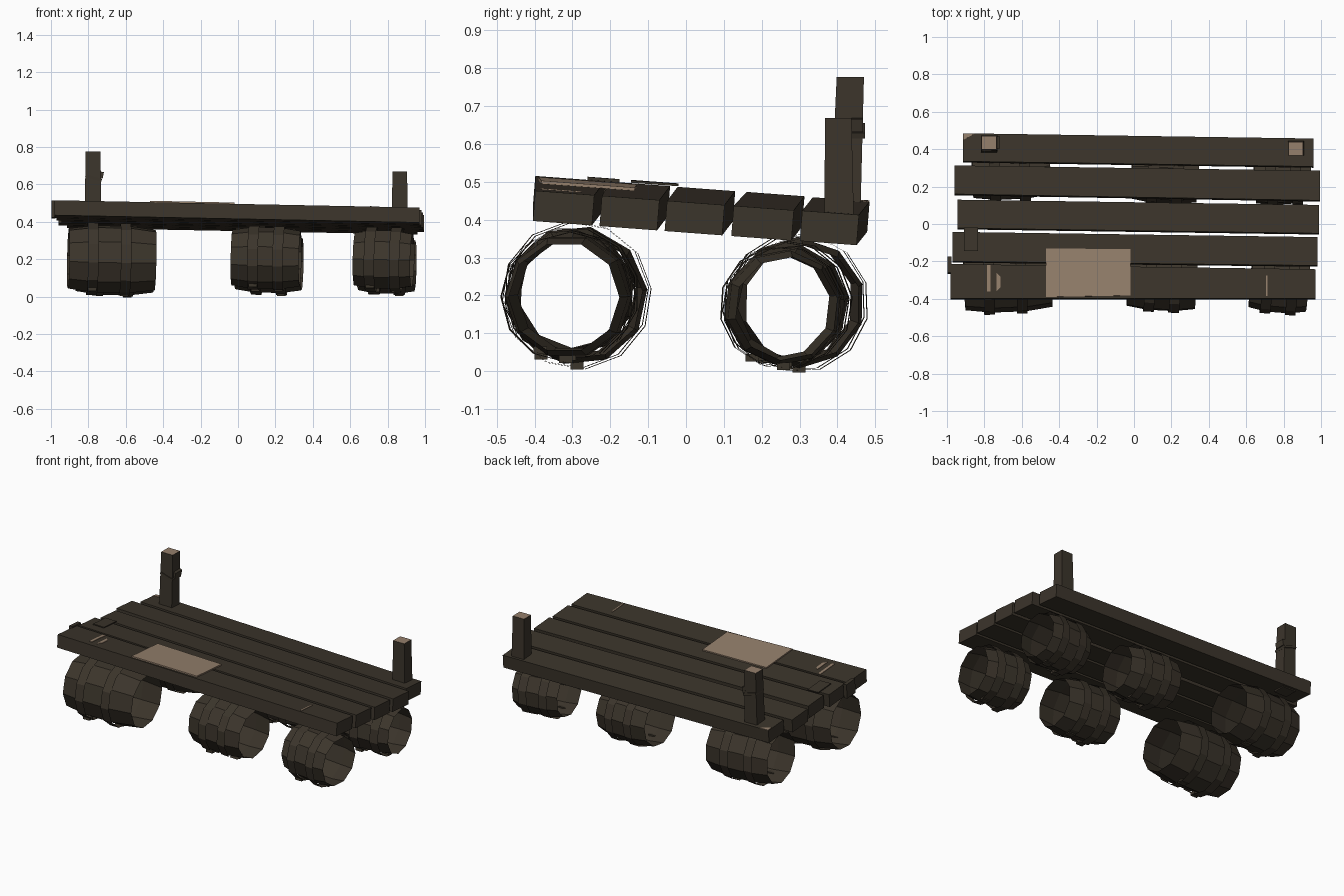
import bpy, bmesh, math
from mathutils import Vector, Matrix

if "Cube" in bpy.data.objects:
    bpy.data.objects.remove(bpy.data.objects["Cube"])


def material(name, color):
    m = bpy.data.materials.new(name)
    m.use_nodes = True
    m.diffuse_color = (*color, 1)
    m.node_tree.nodes["Principled BSDF"].inputs["Base Color"].default_value = (*color, 1)
    return m


dark = material("dark wood", (0.044, 0.035, 0.024))
tan = material("pale wood", (0.30, 0.215, 0.15))


def finish(name, bm, *mats):
    mesh = bpy.data.meshes.new(name)
    bm.to_mesh(mesh)
    bm.free()
    for m in mats:
        mesh.materials.append(m)
    ob = bpy.data.objects.new(name, mesh)
    bpy.context.collection.objects.link(ob)


def deck_z(x, y):
    # sloping top surface of the deck
    return 0.49 - 0.02 * x - 0.075 * (y + 0.32)


def slab(name, x0, x1, y0, y1, mat, thick=0.005, lift=0.003, skew=(0, 0)):
    # board on the deck slope; skew shifts the front and back edges along the length
    bm = bmesh.new()
    bmesh.ops.create_cube(bm, size=1)
    for v in bm.verts:
        t, u = v.co.x + 0.5, v.co.y + 0.5
        x = x0 + (x1 - x0) * t
        y = (y0 + skew[0] * t) * (1 - u) + (y1 + skew[1] * t) * u
        drop = (0.5 - v.co.z) * thick
        v.co = (x, y - 0.08 * drop, deck_z(x, y) + lift - drop)
    finish(name, bm, mat)


# Deck planks
for i, (x0, x1, y0, y1, front_skew) in enumerate([
        (-0.98, 0.97, -0.398, -0.214, 0), (-0.97, 0.98, -0.20, -0.042, -0.022),
        (-0.945, 0.99, -0.022, 0.13, -0.028), (-0.96, 0.995, 0.16, 0.313, -0.034),
        (-0.915, 0.96, 0.335, 0.485, -0.028)]):
    slab(f"deck_plank_{i + 1}", x0, x1, y0, y1, dark, 0.08, 0, (front_skew, -0.028))

# Pale patch and small dressings on the deck
slab("deck_patch", -0.47, -0.02, -0.39, -0.13, tan, 0.008, 0.008, (0.008, -0.005))
slab("loose_splinter", -0.91, -0.835, -0.145, -0.02, dark, 0.006, 0.01)
slab("left_frayed_tie", -0.785, -0.768, -0.36, -0.22, tan)
slab("left_frayed_tie_end", -0.735, -0.715, -0.36, -0.26, tan, skew=(0.02, -0.02))
slab("right_frayed_tie", 0.705, 0.713, -0.385, -0.275, tan)
slab("corner_wear", -0.912, -0.85, 0.45, 0.484, tan, skew=(0.034, 0))
slab("edge_knot", -0.998, -0.975, -0.26, -0.175, dark, 0.09, 0.008)


def post(name, x, y, w, top, lean):
    bm = bmesh.new()
    bmesh.ops.create_cube(bm, size=1)
    for v in bm.verts:
        up = v.co.z > 0
        s = w if up else w * 1.12
        v.co = (x + v.co.x * s, y + v.co.y * s * 0.9 + (0 if up else lean), top if up else 0.36)
    bm.normal_update()
    for f in bm.faces:
        f.material_index = int(f.normal.z > 0.8)
    finish(name, bm, dark, tan)


post("tall_post", -0.775, 0.434, 0.08, 0.777, -0.015)
post("short_post", 0.865, 0.402, 0.078, 0.668, 0.003)


def box(name, loc, size, rot=0):
    bm = bmesh.new()
    bmesh.ops.create_cube(bm, size=1)
    bm.transform(Matrix.Translation(loc) @ Matrix.Rotation(rot, 4, 'Y') @ Matrix.Diagonal((*size, 1)))
    finish(name, bm, dark)


# Tie around the tall post
box("tall_post_tie", (-0.772, 0.43, 0.635), (0.09, 0.085, 0.015), 0.3)
box("tall_post_knot", (-0.73, 0.435, 0.65), (0.02, 0.065, 0.035), 0.2)


def tube(name, profile, place, sides):
    # open shell around x from (position, radius) pairs
    bm = bmesh.new()
    rings = [[bm.verts.new((x, r * math.cos(math.tau * k / sides), r * math.sin(math.tau * k / sides)))
              for k in range(sides)] for x, r in profile]
    for a, b in zip(rings, rings[1:]):
        for k in range(sides):
            n = (k + 1) % sides
            bm.faces.new((a[k], b[k], b[n], a[n]))
    bmesh.ops.recalc_face_normals(bm, faces=bm.faces)
    bm.transform(place)
    finish(name, bm, dark)


def barrel(name, x, y, z, length, r, yaw, roll, straps):
    place = (Matrix.Translation((x, y, z)) @ Matrix.Rotation(yaw, 4, 'Z')
             @ Matrix.Rotation(0.02, 4, 'Y') @ Matrix.Rotation(roll, 4, 'X'))
    h = length / 2
    tube(name, [(-h, r * 0.89), (-h * 0.4, r * 0.99), (h * 0.4, r * 0.99), (h, r * 0.89)], place, 10)
    # Two thin straps standing slightly off the staves, each with a loose knot
    for j, c in enumerate(straps):
        tube(f"{name}_strap_{j + 1}", [(c - 0.028, r * 1.05), (c + 0.028, r * 1.05)], place, 12)
        a = 4.2 + 0.5 * j - roll
        spot = place @ Vector((c, r * math.cos(a), r * math.sin(a)))
        box(f"{name}_knot_{j + 1}", spot, (0.045, 0.035, 0.02))


barrel("front_left_end_barrel", -0.675, -0.288, 0.2, 0.465, 0.185, 0.04, 0.1, (-0.105, 0.07))
barrel("front_middle_barrel", 0.15, -0.302, 0.206, 0.365, 0.167, -0.05, 0.25, (-0.065, 0.07))
barrel("front_right_end_barrel", 0.778, -0.31, 0.198, 0.308, 0.165, -0.08, 0.0, (-0.065, 0.07))
barrel("rear_left_end_barrel", -0.658, 0.297, 0.181, 0.415, 0.174, 0.05, 0.3, (-0.09, 0.07))
barrel("rear_middle_barrel", 0.165, 0.268, 0.176, 0.355, 0.16, -0.06, 0.1, (-0.065, 0.07))
barrel("rear_right_end_barrel", 0.795, 0.255, 0.168, 0.302, 0.154, 0.07, 0.2, (-0.065, 0.07))
